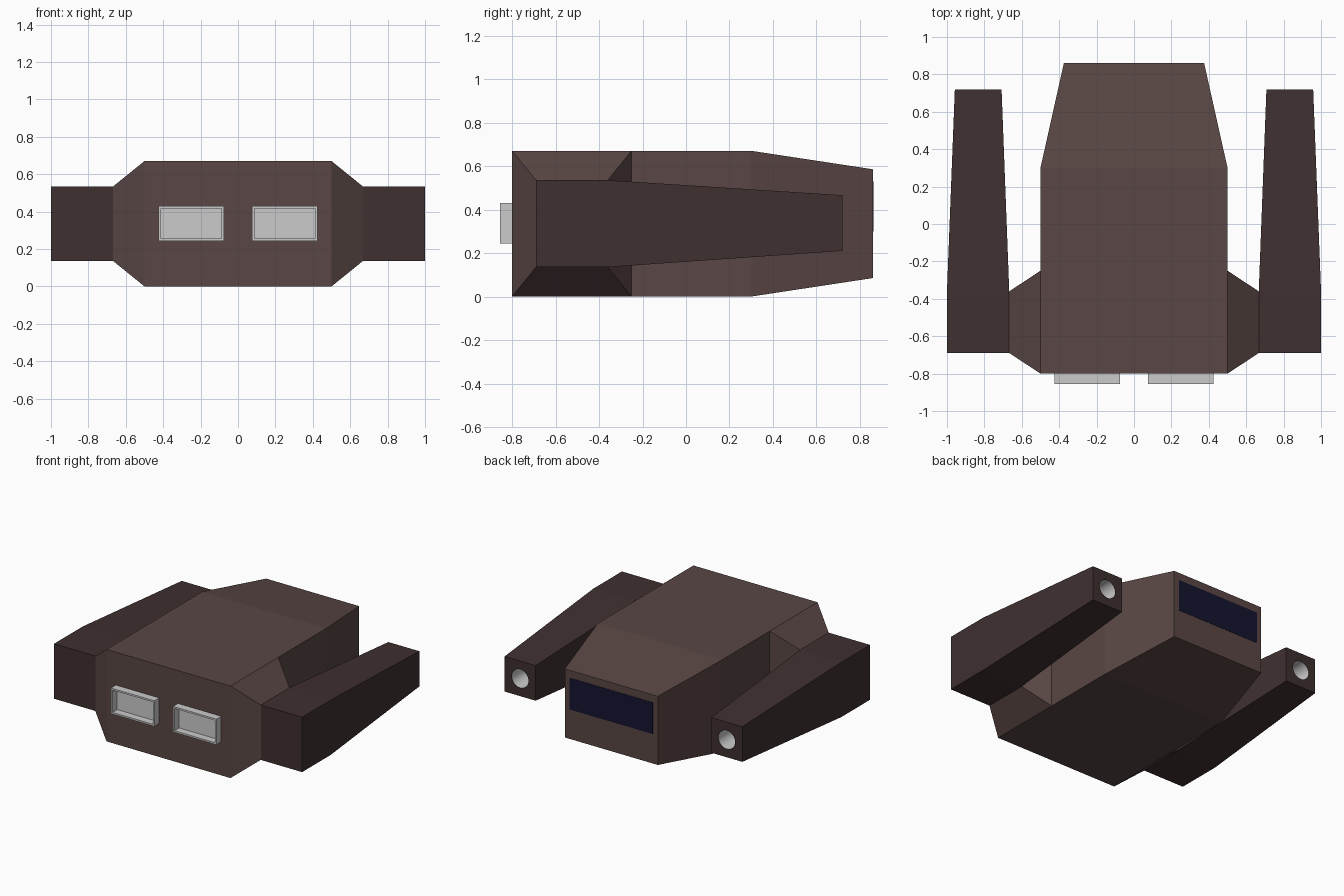
import bpy, bmesh, math
from mathutils import Matrix, Vector

if "Cube" in bpy.data.objects:
    bpy.data.objects.remove(bpy.data.objects["Cube"])


def material(name, color):
    m = bpy.data.materials.new(name)
    m.diffuse_color = (*color, 1)
    m.use_nodes = True
    m.node_tree.nodes["Principled BSDF"].inputs["Base Color"].default_value = m.diffuse_color
    return m


HULL = material("hull_brown", (0.10, 0.062, 0.058))
POD = material("pod_brown", (0.05, 0.029, 0.029))
GLASS = material("window_blue", (0.007, 0.007, 0.03))


def finish(bm, name, mat=None, recalc=True):
    if recalc:
        bmesh.ops.recalc_face_normals(bm, faces=bm.faces)
    me = bpy.data.meshes.new(name)
    bm.to_mesh(me)
    bm.free()
    ob = bpy.data.objects.new(name, me)
    bpy.context.collection.objects.link(ob)
    if mat:
        me.materials.append(mat)
    return ob


def loft(sections):
    """Closed box-like loft along y through (y, x0, x1, z0, z1) rectangles."""
    bm = bmesh.new()
    rings = [[bm.verts.new(p) for p in ((x0, y, z0), (x1, y, z0), (x1, y, z1), (x0, y, z1))]
             for y, x0, x1, z0, z1 in sections]
    for a, b in zip(rings, rings[1:]):
        for i in range(4):
            j = (i + 1) % 4
            bm.faces.new((a[i], a[j], b[j], b[i]))
    bm.faces.new(rings[0])
    bm.faces.new(rings[-1][::-1])
    bmesh.ops.recalc_face_normals(bm, faces=bm.faces)
    return bm


def bore(name, x, y0, y1, r):
    """Cylinder along y from y0 to y1 at the pod axis."""
    bm = bmesh.new()
    m = Matrix.Translation((x, (y0 + y1) / 2, 0.338)) @ Matrix.Rotation(math.pi / 2, 4, 'X')
    bmesh.ops.create_cone(bm, cap_ends=True, segments=32, radius1=r, radius2=r,
                          depth=y1 - y0, matrix=m)
    return bm


# Hull with tapered nose
bm = loft([(-0.80, -0.5, 0.5, 0, 0.67), (-0.25, -0.5, 0.5, 0, 0.67),
           (0.30, -0.5, 0.5, 0, 0.67), (0.86, -0.375, 0.375, 0.085, 0.585)])
# Shoulders: extrude the rear side faces outward and shrink them
sides = [f for f in bm.faces if abs(f.normal.x) > 0.9 and f.calc_center_median().y < -0.3]
for f in bmesh.ops.extrude_discrete_faces(bm, faces=sides)["faces"]:
    for v in f.verts:
        v.co = Vector((math.copysign(0.667, v.co.x),
                       -0.69 if v.co.y < -0.5 else -0.36,
                       0.135 if v.co.z < 0.3 else 0.535))
finish(bm, "hull", HULL)

# Window on the nose
finish(loft([(0.855, -0.335, 0.335, 0.30, 0.53), (0.862, -0.335, 0.335, 0.30, 0.53)]),
       "nose_window", GLASS)

for s, side in ((-1, "left"), (1, "right")):
    # Side pod
    pod = finish(loft([(-0.69, s * 0.667, s * 1.0, 0.135, 0.535),
                       (-0.36, s * 0.667, s * 1.0, 0.135, 0.535),
                       (0.72, s * 0.708, s * 0.958, 0.21, 0.466)]), side + "_pod", POD)

    # Round bore cut into the pod tip
    cutter = finish(bore("cutter", s * 0.833, 0.45, 0.80, 0.068), side + "_bore_cutter")
    cutter.hide_render = True
    cutter.hide_viewport = True
    mod = pod.modifiers.new("bore", 'BOOLEAN')
    mod.operation = 'DIFFERENCE'
    mod.solver = 'EXACT'
    mod.object = cutter

    # Grey barrel lining facing inward
    bm = bore("barrel", s * 0.833, 0.455, 0.72, 0.067)
    bm.normal_update()
    bmesh.ops.delete(bm, geom=[f for f in bm.faces if f.normal.y > 0.9], context='FACES')
    bmesh.ops.reverse_faces(bm, faces=bm.faces)
    for f in bm.faces:
        f.smooth = len(f.verts) == 4
    finish(bm, side + "_barrel_lining", recalc=False)

    # Exhaust: box with recessed outer face
    bm = loft([(-0.855, s * 0.075, s * 0.425, 0.243, 0.43),
               (-0.79, s * 0.075, s * 0.425, 0.243, 0.43)])
    mouth = [f for f in bm.faces if f.normal.y < -0.9]
    bmesh.ops.inset_region(bm, faces=mouth, thickness=0.018)
    floor = bmesh.ops.extrude_discrete_faces(bm, faces=mouth)["faces"]
    bmesh.ops.translate(bm, verts=floor[0].verts, vec=(0, 0.053, 0))
    finish(bm, side + "_exhaust")
